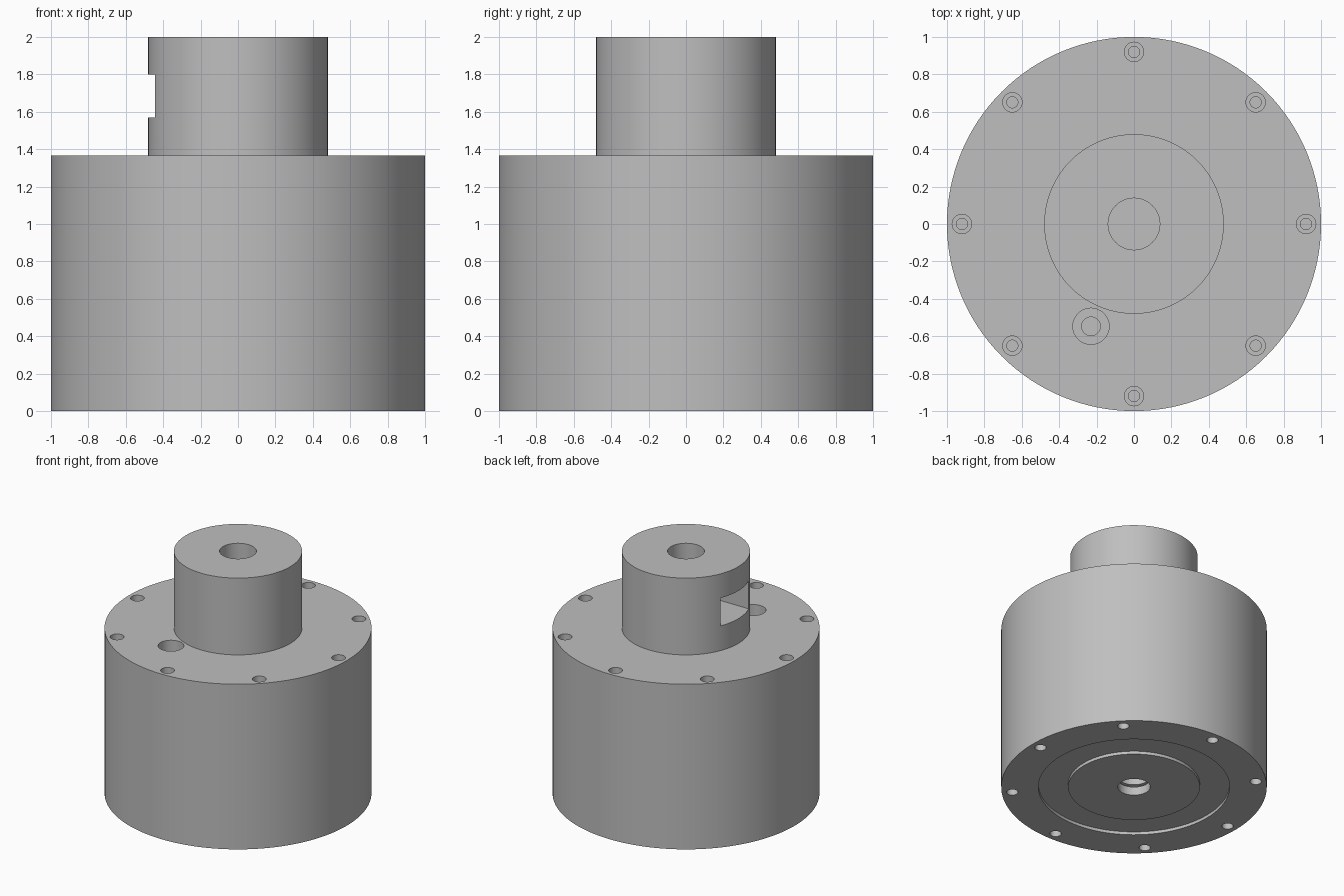
import bpy, bmesh, math
from mathutils import Matrix, Vector

cube = bpy.data.objects.get("Cube")
if cube:
    bpy.data.objects.remove(cube, do_unlink=True)

# One plain grey metal
grey = bpy.data.materials.new("plain_grey")
grey.use_nodes = True
colour = (0.52, 0.52, 0.52, 1)
grey.diffuse_color = colour
grey.node_tree.nodes["Principled BSDF"].inputs["Base Color"].default_value = colour


def lathe(bm, profile, segments, centre=(0, 0), closed=False):
    """Spin an (r, z) profile around a vertical axis at centre."""
    part = bmesh.new()
    verts = [part.verts.new((r, 0, z)) for r, z in profile]
    edges = [part.edges.new(pair) for pair in zip(verts, verts[1:])]
    if closed:
        edges.append(part.edges.new((verts[-1], verts[0])))
    bmesh.ops.spin(part, geom=verts + edges, axis=(0, 0, 1), cent=(0, 0, 0),
                   angle=math.tau, steps=segments, use_duplicate=False)
    bmesh.ops.remove_doubles(part, verts=part.verts, dist=0.0005)
    bmesh.ops.recalc_face_normals(part, faces=part.faces)
    bmesh.ops.translate(part, verts=part.verts, vec=(*centre, 0))
    mesh = bpy.data.meshes.new("lathe_piece")
    part.to_mesh(mesh)
    part.free()
    bm.from_mesh(mesh)
    bpy.data.meshes.remove(mesh)


def make_object(name, bm):
    mesh = bpy.data.meshes.new(name)
    bm.to_mesh(mesh)
    bm.free()
    mesh.materials.append(grey)
    obj = bpy.data.objects.new(name, mesh)
    bpy.context.collection.objects.link(obj)
    return obj


def activate(obj):
    bpy.ops.object.select_all(action="DESELECT")
    obj.select_set(True)
    bpy.context.view_layer.objects.active = obj


def cut(obj, cutter):
    cutter.hide_render = True
    activate(obj)
    mod = obj.modifiers.new("cut", "BOOLEAN")
    mod.operation = "DIFFERENCE"
    mod.solver = "EXACT"
    mod.object = cutter
    bpy.ops.object.modifier_apply(modifier=mod.name)
    bpy.data.objects.remove(cutter, do_unlink=True)


def finish(obj):
    activate(obj)
    bpy.ops.object.shade_smooth_by_angle(angle=math.radians(30))


TOP = 1.365      # top of the housing
BORE = 0.138     # radius of the central bore

# Housing: drum with a blind bore, a ring groove below and a stepped bottom hole
bm = bmesh.new()
lathe(bm, [(0, 0.25), (BORE, 0.25), (BORE, TOP), (1, TOP), (1, 0),
           (0.72, 0), (0.72, 0.025), (0.496, 0.025), (0.496, 0),
           (0.122, 0), (0.122, 0.07), (0.15, 0.07), (0.15, 0.09),
           (0.122, 0.09), (0.122, 0.18), (0, 0.18)], 128)
housing = make_object("housing", bm)

# Screw holes: stepped from above, plain from below, plus one larger port
bm = bmesh.new()
for i in range(8):
    a = i * math.tau / 8
    spot = (0.92 * math.cos(a), 0.92 * math.sin(a))
    lathe(bm, [(0, TOP - 0.3), (0.03, TOP - 0.3), (0.03, TOP - 0.1),
               (0.052, TOP - 0.1), (0.052, TOP + 0.1), (0, TOP + 0.1)], 24, spot)
    lathe(bm, [(0, -0.1), (0.043, -0.1), (0.043, 0.2), (0, 0.2)], 24, spot)
lathe(bm, [(0, TOP - 0.4), (0.05, TOP - 0.4), (0.05, TOP - 0.17),
           (0.097, TOP - 0.17), (0.097, TOP + 0.1), (0, TOP + 0.1)],
      32, (-0.23, -0.547))
cut(housing, make_object("hole_cutter", bm))
finish(housing)

# Shaft: hollow collar on top of the housing
bm = bmesh.new()
lathe(bm, [(BORE, TOP), (0.48, TOP), (0.48, 2), (BORE, 2)], 96, closed=True)
shaft = make_object("shaft", bm)

# Nut slot: rectangular pocket entering from the -x side
bm = bmesh.new()
bmesh.ops.create_cube(bm, size=1, matrix=Matrix.Translation(Vector((-0.21, 0, 1.685)))
                      @ Matrix.Diagonal((0.78, 0.37, 0.23, 1)))
cut(shaft, make_object("slot_cutter", bm))
finish(shaft)
